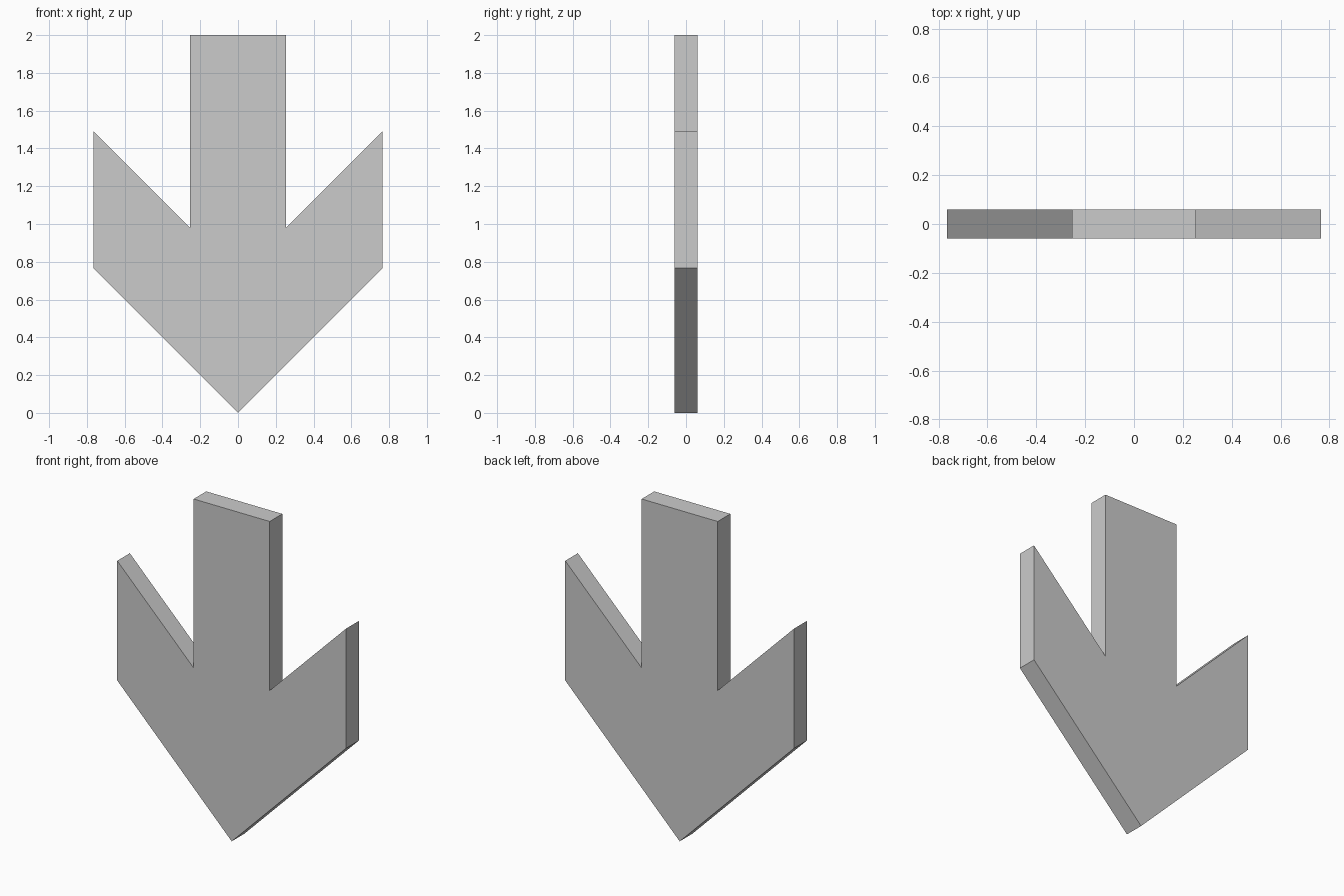
import bpy, bmesh

if "Cube" in bpy.data.objects:
    bpy.data.objects.remove(bpy.data.objects["Cube"])

HALF_DEPTH = 0.06

# Right half of the arrow outline, from the tip up to the shaft top
right = [(0.765, 0.767), (0.765, 1.49), (0.254, 0.979), (0.254, 2.0)]
outline = [(0, 0)] + right + [(-x, z) for x, z in reversed(right)]

# Flat profile, extruded through its thickness
bm = bmesh.new()
face = bm.faces.new([bm.verts.new((x, -HALF_DEPTH, z)) for x, z in outline])
ext = bmesh.ops.extrude_face_region(bm, geom=[face], use_keep_orig=True)
moved = [g for g in ext["geom"] if isinstance(g, bmesh.types.BMVert)]
bmesh.ops.translate(bm, verts=moved, vec=(0, 2 * HALF_DEPTH, 0))
bmesh.ops.recalc_face_normals(bm, faces=bm.faces)

mesh = bpy.data.meshes.new("down_arrow")
bm.to_mesh(mesh)
bm.free()
bpy.context.collection.objects.link(bpy.data.objects.new("down_arrow", mesh))
